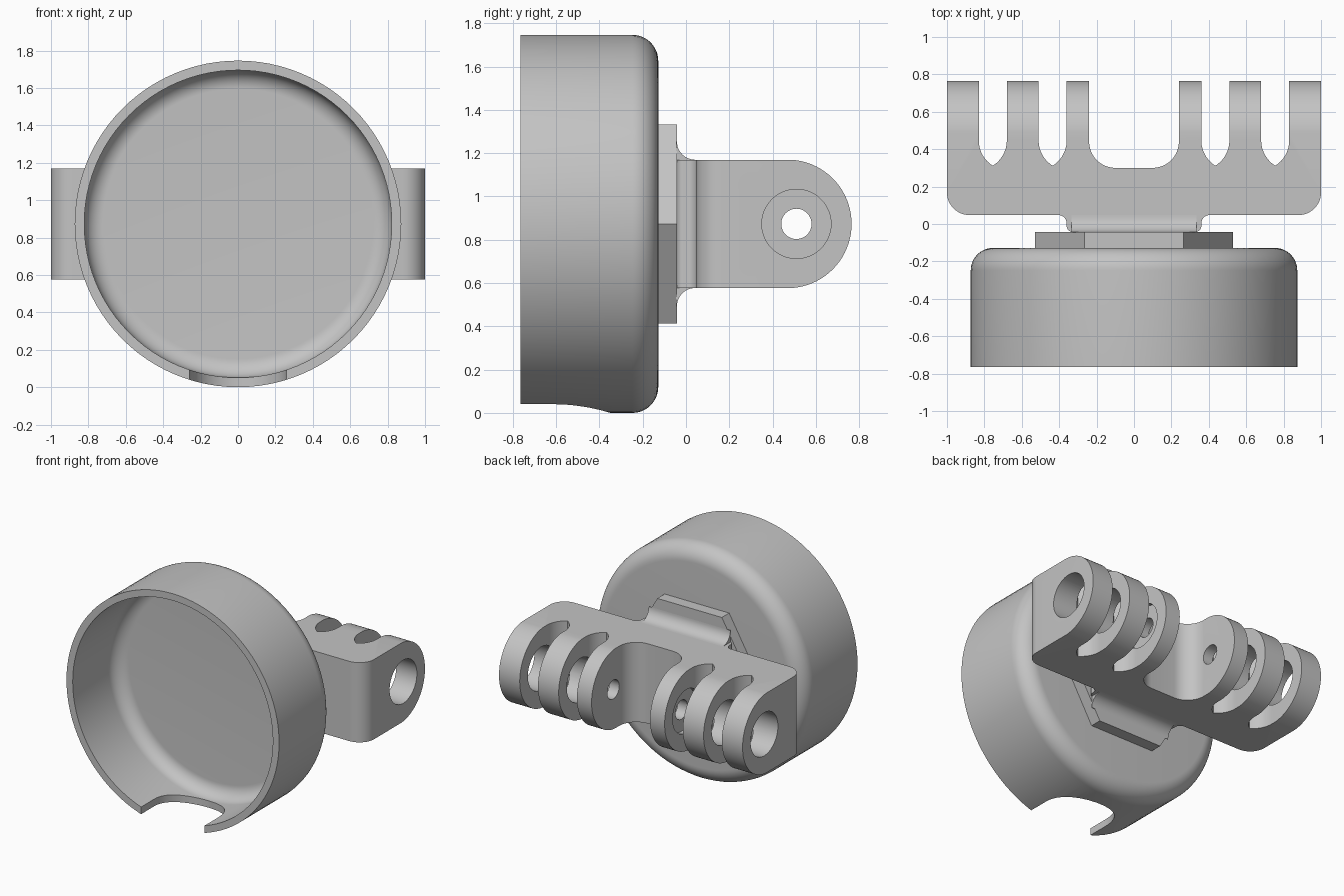
import bpy, bmesh
from math import sin, cos, acos, degrees, radians, pi
from mathutils import Vector

cube = bpy.data.objects.get("Cube")
if cube:
    bpy.data.objects.remove(cube)

CZ = 0.873          # height of the shared axis
HALF = 0.296        # half height of the bracket

grey = bpy.data.materials.new("Plain grey")
grey.use_nodes = True
COLOUR = (0.55, 0.55, 0.55, 1)
grey.diffuse_color = COLOUR
grey.node_tree.nodes["Principled BSDF"].inputs["Base Color"].default_value = COLOUR


def arc(cx, cy, r, start, end, n=12):
    angles = [radians(start + (end - start) * i / n) for i in range(n + 1)]
    return [(cx + r * cos(a), cy + r * sin(a)) for a in angles]


def finish(name, bm):
    bmesh.ops.remove_doubles(bm, verts=bm.verts, dist=1e-5)
    bmesh.ops.recalc_face_normals(bm, faces=bm.faces)
    mesh = bpy.data.meshes.new(name)
    bm.to_mesh(mesh)
    bm.free()
    mesh.materials.append(grey)
    obj = bpy.data.objects.new(name, mesh)
    bpy.context.collection.objects.link(obj)
    return obj


def prism(name, outline, axis, low, high):
    """Extrude an outline: (x, y) along z, (y, z) along x or (x, z) along y."""
    place = {"z": lambda a, b: (a, b, low),
             "x": lambda a, b: (low, a, b),
             "y": lambda a, b: (a, low, b)}[axis]
    bm = bmesh.new()
    face = bm.faces.new([bm.verts.new(place(a, b)) for a, b in outline])
    step = Vector([(high - low) * (axis == k) for k in "xyz"])
    new = bmesh.ops.extrude_face_region(bm, geom=[face], use_keep_orig=True)["geom"]
    bmesh.ops.translate(bm, vec=step, verts=[v for v in new if isinstance(v, bmesh.types.BMVert)])
    return finish(name, bm)


def lathe(name, profile, steps=96):
    """Turn an (r, y) profile around the cup axis."""
    bm = bmesh.new()
    verts = [bm.verts.new((r, y, CZ)) for r, y in profile]
    edges = [bm.edges.new(pair) for pair in zip(verts, verts[1:])]
    bmesh.ops.spin(bm, geom=verts + edges, cent=(0, 0, CZ), axis=(0, 1, 0),
                   angle=2 * pi, steps=steps, use_duplicate=False)
    return finish(name, bm)


def boolean(obj, tool, operation="DIFFERENCE"):
    tool.hide_render = True
    mod = obj.modifiers.new("Cut", "BOOLEAN")
    mod.operation, mod.object, mod.solver = operation, tool, "EXACT"
    bpy.context.view_layer.objects.active = obj
    bpy.ops.object.modifier_apply(modifier=mod.name)
    bpy.data.objects.remove(tool)


def mirrored(half):
    return half + [(-x, y) for x, y in reversed(half) if x > 1e-6]


# Cup: open at the front, rounded at the back, with a thick floor
cup = lathe("cup", [(0, -0.128)] + arc(0.753, -0.248, 0.12, 90, 0)
            + [(0.873, -0.765), (0.822, -0.765)]
            + arc(0.722, -0.35, 0.10, 0, 90) + [(0, -0.25)])

# Round-ended notch in the lower wall
notch = [(-0.26, -0.9)] + arc(0, -0.61, 0.26, 180, 0, 32) + [(0.26, -0.9)]
boolean(cup, prism("notch_cutter", notch, "z", -0.1, 0.3))

# Hexagonal plate behind the cup
hexagon = [(0.53 * cos(i * pi / 3), CZ + 0.53 * sin(i * pi / 3)) for i in range(6)]
plate = prism("hex_plate", hexagon, "y", -0.14, -0.042)


# Bracket: a comb of six fingers with rounded ends
def slot(a, b, r=0.16, y=0.447):
    """A slot whose two floor curves meet in a point."""
    lean = degrees(acos(1 - (b - a) / 2 / r))
    return ([(a, 0.765)] + arc(a + r, y, r, 180, 180 + lean)
            + arc(b - r, y, r, 360 - lean, 360) + [(b, 0.765)])


comb = ([(0, 0.30)] + arc(0.10, 0.44, 0.14, -90, 0) + [(0.24, 0.765)]
        + slot(0.36, 0.51) + slot(0.68, 0.83)
        + [(1, 0.765)] + arc(0.88, 0.168, 0.12, 0, -90) + [(0, 0.048)])
bracket = prism("bracket", mirrored(comb), "z", CZ - HALF, CZ + HALF)
rounded = ([(-0.1, CZ - HALF - 0.001)] + arc(0.468, CZ, HALF + 0.001, -90, 90, 40)
           + [(-0.1, CZ + HALF + 0.001)])
boolean(bracket, prism("end_cutter", rounded, "x", -1.2, 1.2), "INTERSECT")

# Wide bores that sink into the inner fingers, and a narrow bore through that pair
for radius, low, high in ((0.16, 0.32, 1.1), (0.16, -1.1, -0.32), (0.07, -0.46, 0.46)):
    boolean(bracket, prism("bore_cutter", arc(0.51, CZ, radius, 0, 352.5, 47), "x", low, high))

# Neck: flares sideways into the bracket, and up and down onto the plate
side = ([(0.32, -0.045)] + arc(0.33, -0.012, 0.03, -80, 0, 6)
        + arc(0.405, 0.003, 0.045, 180, 90, 8) + [(0.405, 0.08)])
neck = prism("neck", mirrored(side), "z", CZ - HALF + 0.001, CZ + HALF - 0.001)

upper = [(0.07, HALF - 0.002)] + arc(0.043, HALF + 0.085, 0.085, 270, 180) + [(-0.046, HALF + 0.085)]
flare = [(y, CZ + z) for y, z in upper] + [(y, CZ - z) for y, z in reversed(upper)]
fillet = prism("neck_flare", flare, "x", -0.335, 0.335)

# Smooth curves, crisp edges
for obj in bpy.context.view_layer.objects:
    obj.select_set(obj in (cup, plate, bracket, neck, fillet))
bpy.context.view_layer.objects.active = cup
bpy.ops.object.shade_smooth_by_angle(angle=radians(30))
